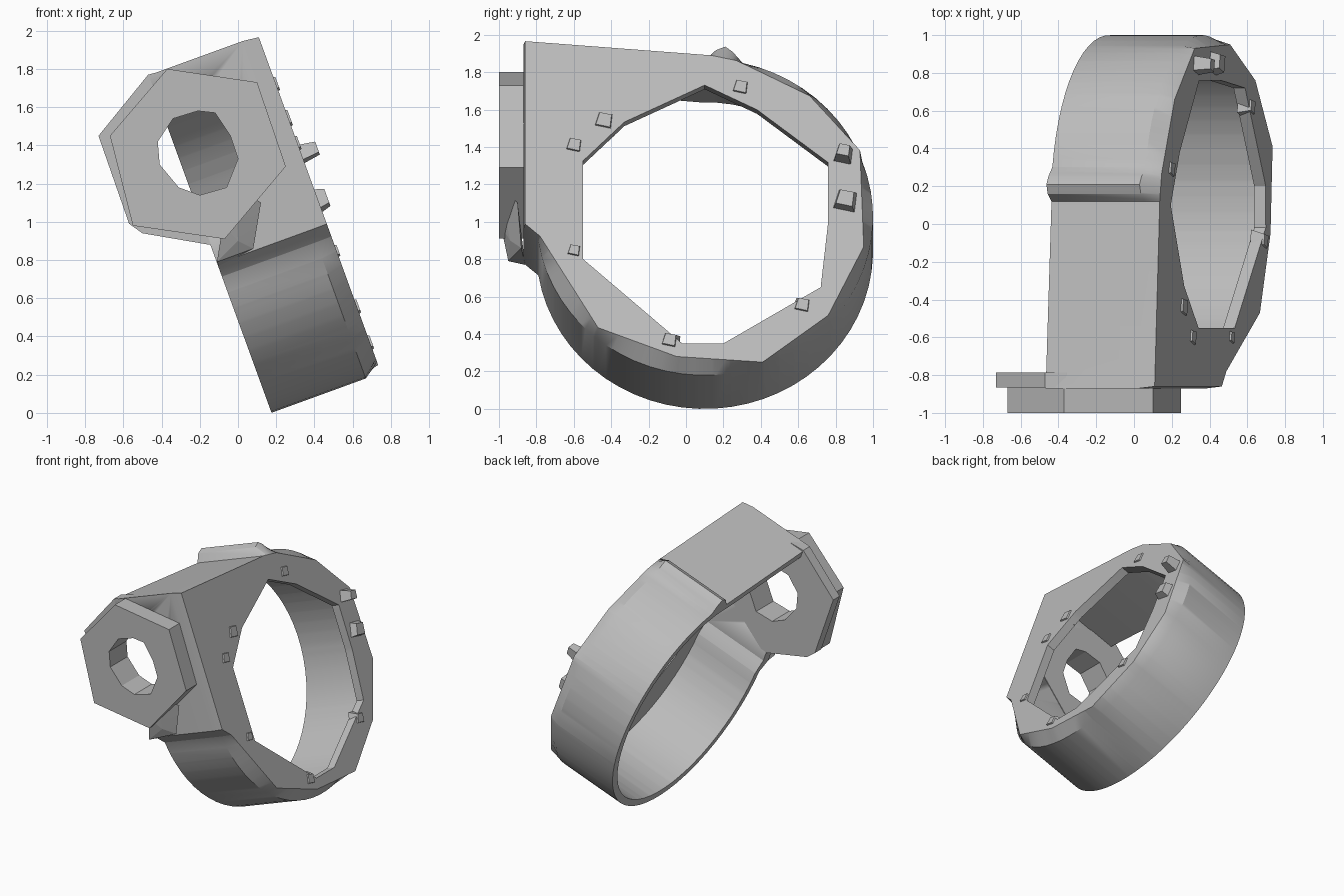
import bpy, bmesh, math
from mathutils import Vector, Matrix

if "Cube" in bpy.data.objects:
    bpy.data.objects.remove(bpy.data.objects["Cube"], do_unlink=True)

grey = bpy.data.materials.new("plain grey")
grey.use_nodes = True
COLOUR = (0.5, 0.5, 0.5, 1)
grey.diffuse_color = COLOUR
grey.node_tree.nodes["Principled BSDF"].inputs["Base Color"].default_value = COLOUR

TILT = math.radians(20)
C, S = math.cos(TILT), math.sin(TILT)
NEAR, FAR = 0.165, 0.775          # extent of the band along its tilted axis


def band_space(y, u, a):
    return Vector((C * a - S * u, y, S * a + C * u))


def plate_space(x, z, y):
    return Vector((x, y, z))


def finish(name, bm, angle=30):
    bmesh.ops.recalc_face_normals(bm, faces=bm.faces)
    mesh = bpy.data.meshes.new(name)
    bm.to_mesh(mesh)
    bm.free()
    ob = bpy.data.objects.new(name, mesh)
    bpy.context.collection.objects.link(ob)
    mesh.materials.append(grey)
    bpy.ops.object.select_all(action="DESELECT")
    ob.select_set(True)
    bpy.context.view_layer.objects.active = ob
    bpy.ops.object.shade_smooth_by_angle(angle=math.radians(angle))
    return ob


def hit(poly, centre, ang):
    """Point where a ray from the centre meets the outline."""
    d = Vector((math.cos(ang), math.sin(ang)))
    best = 0
    for i, p in enumerate(poly):
        p0 = Vector(p) - centre
        e = Vector(poly[(i + 1) % len(poly)]) - centre - p0
        den = d.x * e.y - d.y * e.x
        if abs(den) < 1e-9:
            continue
        r = (p0.x * e.y - p0.y * e.x) / den
        t = (p0.x * d.y - p0.y * d.x) / den
        if r > 0 and -1e-3 < t < 1.001:
            best = max(best, r)
    return centre + d * best


def loft(name, sections, centre, space, angle=30):
    """Skin a closed chain of (outline, depth) sections around a centre."""
    centre = Vector(centre)
    angles = {round(math.atan2(p[1] - centre.y, p[0] - centre.x), 3)
              for poly, _ in sections for p in poly}
    angles = sorted(angles)
    bm = bmesh.new()
    rings = [[bm.verts.new(space(*hit(poly, centre, g), depth)) for g in angles]
             for poly, depth in sections]
    n = len(angles)
    for k, ring in enumerate(rings):
        nxt = rings[(k + 1) % len(rings)]
        for i in range(n):
            j = (i + 1) % n
            bm.faces.new((ring[i], ring[j], nxt[j], nxt[i]))
    return finish(name, bm, angle)


def arc(r, start, end, n=44):
    return [(CENTRE[0] + r * math.cos(math.radians(start + (end - start) * i / n)),
             CENTRE[1] + r * math.sin(math.radians(start + (end - start) * i / n)))
            for i in range(n + 1)]


# Band with a hollow corner housing and a ridge on top
CENTRE = (0.1, 0.84)
outer = arc(0.9, -171, 77) + [(0.25, 1.78), (0.21, 1.81), (0.16, 1.79), (0.12, 1.73),
                              (-0.87, 1.82), (-0.87, 0.77)]
inner = arc(0.845, -171, 92) + [(-0.79, 1.76), (-0.79, 0.8)]
face = [(-0.78, 0.70), (-0.47, 0.18), (-0.05, 0.016), (0.41, -0.016), (0.76, 0.25),
        (0.95, 0.64), (0.93, 1.19), (0.66, 1.5), (0.27, 1.7), (0.13, 1.73),
        (-0.86, 1.81), (-0.86, 0.77)]
opening = [(-0.55, 1.13), (-0.33, 1.35), (0.1, 1.56), (0.38, 1.42), (0.76, 1.12),
           (0.76, 0.78), (0.72, 0.41), (0.2, 0.09), (-0.02, 0.09), (-0.55, 0.57)]
band = loft("clamp_band",
            [(inner, NEAR), (outer, NEAR), (outer, 0.69), (face, FAR),
             (opening, FAR), (opening, 0.71), (inner, 0.69)], CENTRE, band_space)

# Opening through the housing front wall
HOLE = (-0.21, 1.365)
bm = bmesh.new()
bmesh.ops.create_cone(bm, cap_ends=True, segments=24, radius1=0.25, radius2=0.25, depth=0.3,
                      matrix=Matrix.Translation((HOLE[0], -0.83, HOLE[1]))
                      @ Matrix.Rotation(math.pi / 2, 4, "X"))
cutter = finish("hole_cutter", bm)
cutter.hide_render = True
bpy.context.view_layer.objects.active = band
cut = band.modifiers.new("front_hole", "BOOLEAN")
cut.operation = "DIFFERENCE"
cut.solver = "EXACT"
cut.object = cutter
bpy.ops.object.modifier_apply(modifier=cut.name)
bpy.data.objects.remove(cutter, do_unlink=True)

# Hexagonal flange with a faceted hole
hexagon = [(-0.67, 1.45), (-0.37, 1.80), (0.10, 1.73), (0.25, 1.29), (-0.07, 0.91), (-0.55, 0.98)]
backing = [(-0.73, 1.45), (-0.47, 1.77), (-0.36, 1.8), (0.08, 1.70), (0.22, 1.29),
           (-0.1, 0.90), (-0.15, 0.88), (-0.5, 0.94), (-0.57, 0.99)]
bore = [(-0.42, 1.42), (-0.34, 1.54), (-0.21, 1.58), (-0.12, 1.57), (-0.04, 1.45), (0, 1.33),
        (-0.06, 1.18), (-0.2, 1.14), (-0.31, 1.18), (-0.41, 1.3)]
loft("front_flange",
     [(bore, -1), (hexagon, -1), (hexagon, -0.865), (backing, -0.865),
      (backing, -0.785), (bore, -0.785)], HOLE, plate_space, 20)


# Rough nubs around the face, and a spike under the flange
def nub(name, points):
    bm = bmesh.new()
    for p in points:
        bm.verts.new(p)
    bmesh.ops.convex_hull(bm, input=bm.verts)
    finish(name, bm, 5)


def face_nub(name, y, u, size, height):
    base = [(-1, -0.6), (0.8, -1), (1, 0.7), (-0.5, 1)]
    nub(name, [band_space(y + size * p, u + size * q, FAR - 0.06) for p, q in base]
        + [band_space(y + size * p * 0.6, u + size * q * 0.6, FAR + height) for p, q in base])


for i, spec in enumerate([(-0.60, 1.22, 0.06, 0.01), (-0.44, 1.36, 0.07, 0.01),
                          (0.29, 1.55, 0.06, 0.01), (0.84, 1.16, 0.06, 0.09),
                          (0.85, 0.90, 0.08, 0.05), (0.62, 0.31, 0.06, 0.01),
                          (-0.09, 0.11, 0.06, 0.01), (-0.60, 0.62, 0.05, 0.01)]):
    face_nub(f"face_nub_{i + 1}", *spec)

nub("flange_spike", [(-0.1, -0.86, 0.77), (-0.11, -0.95, 0.79), (0.08, -0.88, 0.86),
                     (0.0, -0.94, 0.90), (0.12, -0.9, 1.1), (-0.02, -1.0, 1.2),
                     (-0.08, -0.99, 0.98)])
